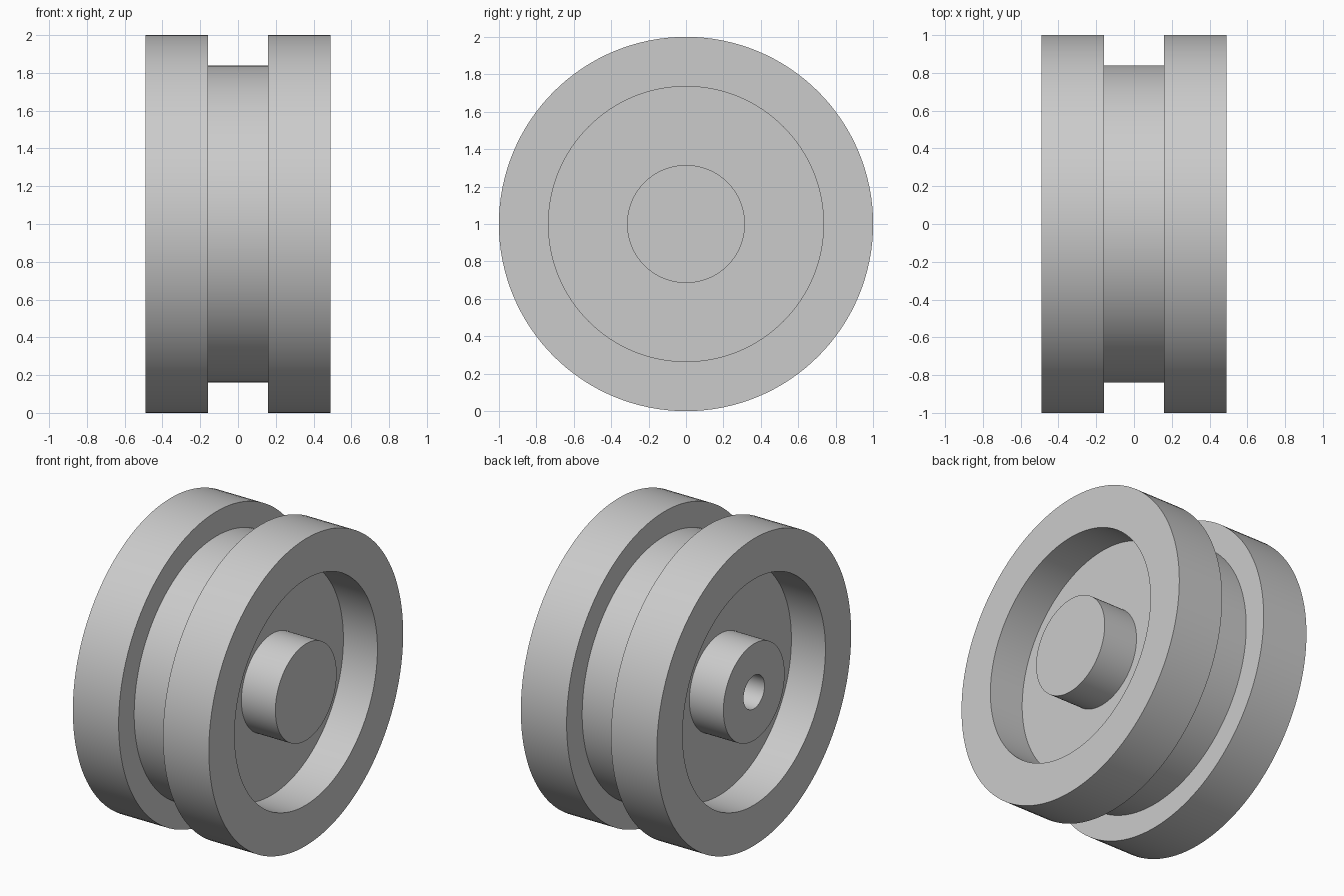
import bpy, bmesh, math
from mathutils import Vector

cube = bpy.data.objects.get("Cube")
if cube:
    bpy.data.objects.remove(cube, do_unlink=True)

# Main dimensions
HALF_WIDTH, GROOVE_HALF, WEB_HALF = 0.49, 0.16, 0.245
RIM_R, GROOVE_R, RECESS_R, HUB_R, BORE_R = 1.0, 0.84, 0.735, 0.315, 0.108
BORE_END = 0.0
SEGMENTS = 128

grey = bpy.data.materials.new("plain grey")
grey.use_nodes = True
colour = (0.6, 0.6, 0.6, 1)
grey.diffuse_color = colour
grey.node_tree.nodes["Principled BSDF"].inputs["Base Color"].default_value = colour


def lathe(name, profile, centre):
    """Spin an (x, radius) profile around the x axis."""
    bm = bmesh.new()
    verts = [bm.verts.new((x, 0, r)) for x, r in profile]
    edges = [bm.edges.new(pair) for pair in zip(verts, verts[1:])]
    bmesh.ops.spin(bm, geom=verts + edges, cent=(0, 0, 0), axis=(1, 0, 0),
                   angle=math.tau, steps=SEGMENTS, use_merge=False)
    bmesh.ops.remove_doubles(bm, verts=bm.verts, dist=0.0001)
    bmesh.ops.recalc_face_normals(bm, faces=bm.faces)
    mesh = bpy.data.meshes.new(name)
    bm.to_mesh(mesh)
    bm.free()
    mesh.materials.append(grey)
    obj = bpy.data.objects.new(name, mesh)
    obj.location = Vector(centre)
    bpy.context.collection.objects.link(obj)
    bpy.ops.object.select_all(action='DESELECT')
    obj.select_set(True)
    bpy.context.view_layer.objects.active = obj
    bpy.ops.object.shade_smooth_by_angle(angle=math.radians(30))
    return obj


# One side from hub face to groove: hub, recessed web, rim, groove wall
side = [(HALF_WIDTH, HUB_R), (WEB_HALF, HUB_R), (WEB_HALF, RECESS_R),
        (HALF_WIDTH, RECESS_R), (HALF_WIDTH, RIM_R),
        (GROOVE_HALF, RIM_R), (GROOVE_HALF, GROOVE_R)]
mirrored = [(-x, r) for x, r in reversed(side)]

# Blind bore in the hub on the -x side, solid hub face on the +x side
bore = [(-HALF_WIDTH, BORE_R), (BORE_END, BORE_R), (BORE_END, 0)]
lathe("grooved_wheel", [(HALF_WIDTH, 0)] + side + mirrored + bore, (0, 0, RIM_R))
